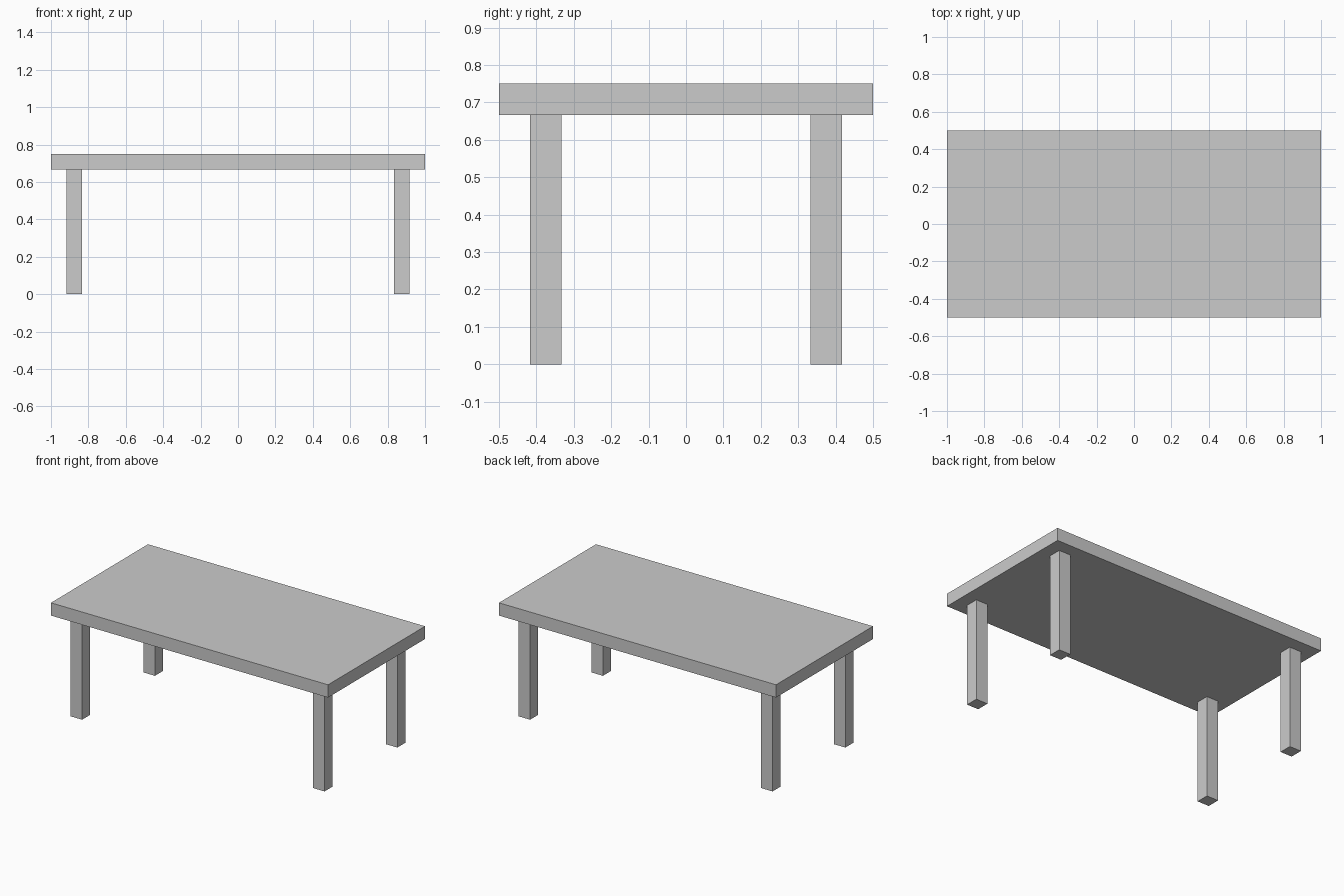
import bpy

if "Cube" in bpy.data.objects:
    bpy.data.objects.remove(bpy.data.objects["Cube"])

TOP_Z = 0.75
THICK = 1 / 12          # tabletop thickness and leg width
LEG_H = TOP_Z - THICK


def box(name, size, center):
    bpy.ops.mesh.primitive_cube_add(size=1, location=center)
    obj = bpy.context.object
    obj.name = name
    obj.scale = size
    bpy.ops.object.transform_apply(location=False, rotation=False, scale=True)
    return obj


# Tabletop slab
box("tabletop", (2, 1, THICK), (0, 0, TOP_Z - THICK / 2))

# Four square legs, inset from the edges
for y_name, sy in (("front", -1), ("back", 1)):
    for x_name, sx in (("left", -1), ("right", 1)):
        box(f"{y_name}_{x_name}_leg", (THICK, THICK, LEG_H),
            (sx * 0.875, sy * 0.375, LEG_H / 2))
